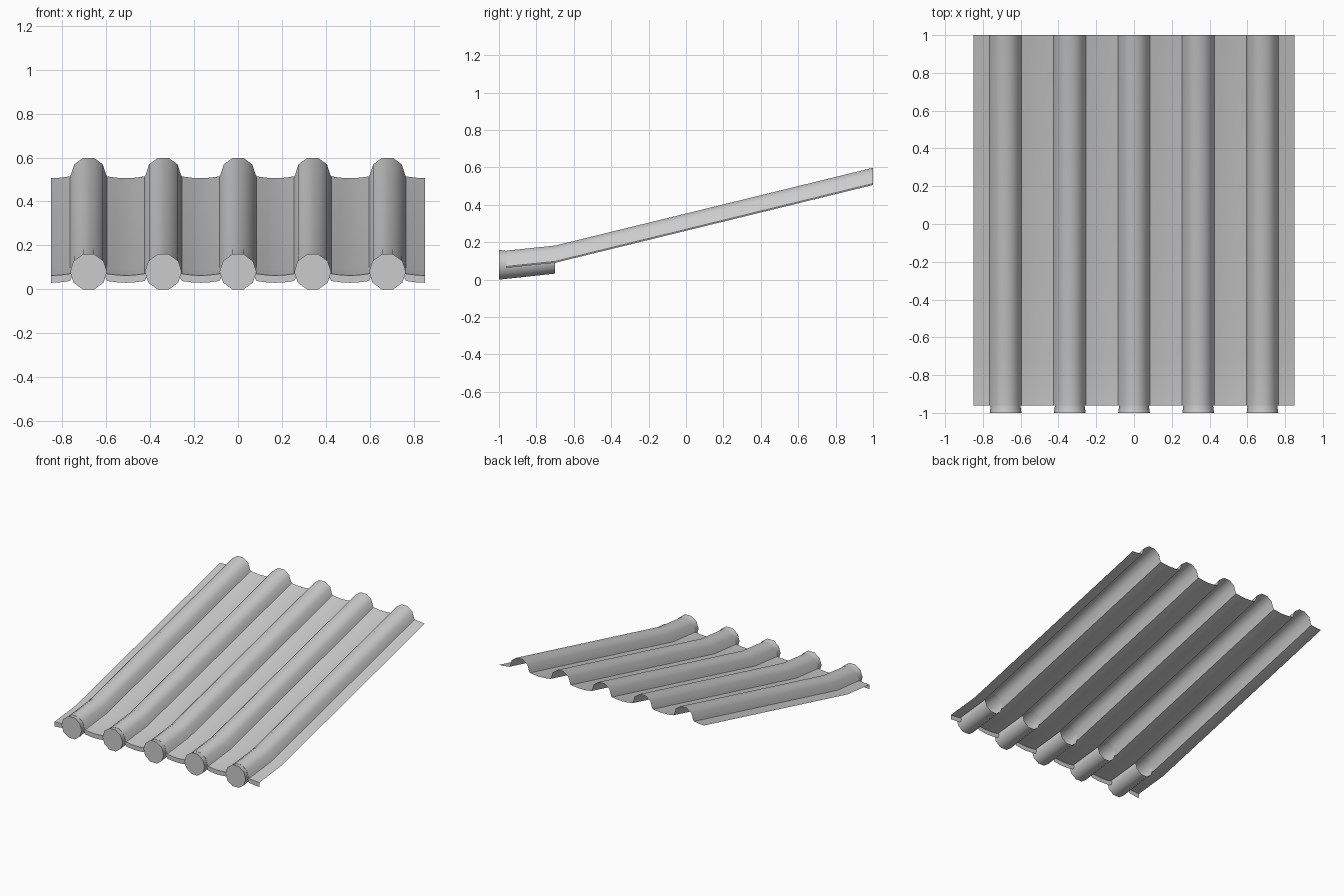
import bpy, math

if "Cube" in bpy.data.objects:
    bpy.data.objects.remove(bpy.data.objects["Cube"])

RIBS = [-0.68, -0.34, 0.0, 0.34, 0.68]
R = 0.08          # rib radius
PITCH = 0.34


def make(name, verts, faces):
    me = bpy.data.meshes.new(name)
    me.from_pydata(verts, [], faces)
    me.update()
    ob = bpy.data.objects.new(name, me)
    bpy.context.collection.objects.link(ob)
    bpy.ops.object.select_all(action='DESELECT')
    ob.select_set(True)
    bpy.context.view_layer.objects.active = ob
    bpy.ops.object.shade_smooth_by_angle(angle=math.radians(42))
    return ob


# Corrugated cross-section: half ten-sided ribs with gently sagging pans
half = PITCH / 2
unit = [(-half, -0.016), (-0.13, -0.014), (-0.085, -0.008)]
unit += [(-R * math.cos(math.radians(a)), R * math.sin(math.radians(a)))
         for a in (0, 36, 72, 108, 144, 180)]
unit += [(0.085, -0.008), (0.13, -0.014)]
profile = [(cx + x, z) for cx in RIBS for x, z in unit] + [(RIBS[-1] + half, -0.016)]

# Sheet: front lip, shallow eave, steeper slope
path = [(-0.96, 0.046), (-0.96, 0.079), (-0.70, 0.106), (1.0, 0.522)]
n = len(profile)
verts = [(x, y, zc + z) for y, zc in path for x, z in profile]
faces = [(r * n + i, r * n + i + 1, (r + 1) * n + i + 1, (r + 1) * n + i)
         for r in range(len(path) - 1) for i in range(n - 1)]
make("tile_sheet", verts, faces)

# Round eave ends: capped at the front, open at the back, slightly flared
rings = [(-1.0, 0.08, 0.084), (-0.96, 0.079, 0.0785), (-0.70, 0.106, 0.0775)]
N = 10
for k, cx in enumerate(RIBS):
    v = [(cx + r * math.cos(2 * math.pi * i / N), y,
          zc + r * math.sin(2 * math.pi * i / N))
         for y, zc, r in rings for i in range(N)]
    f = [(j * N + i, (j + 1) * N + i, (j + 1) * N + (i + 1) % N, j * N + (i + 1) % N)
         for j in range(len(rings) - 1) for i in range(N)]
    f.append(tuple(range(N)))
    make(f"eave_end_{k + 1}", v, f)
